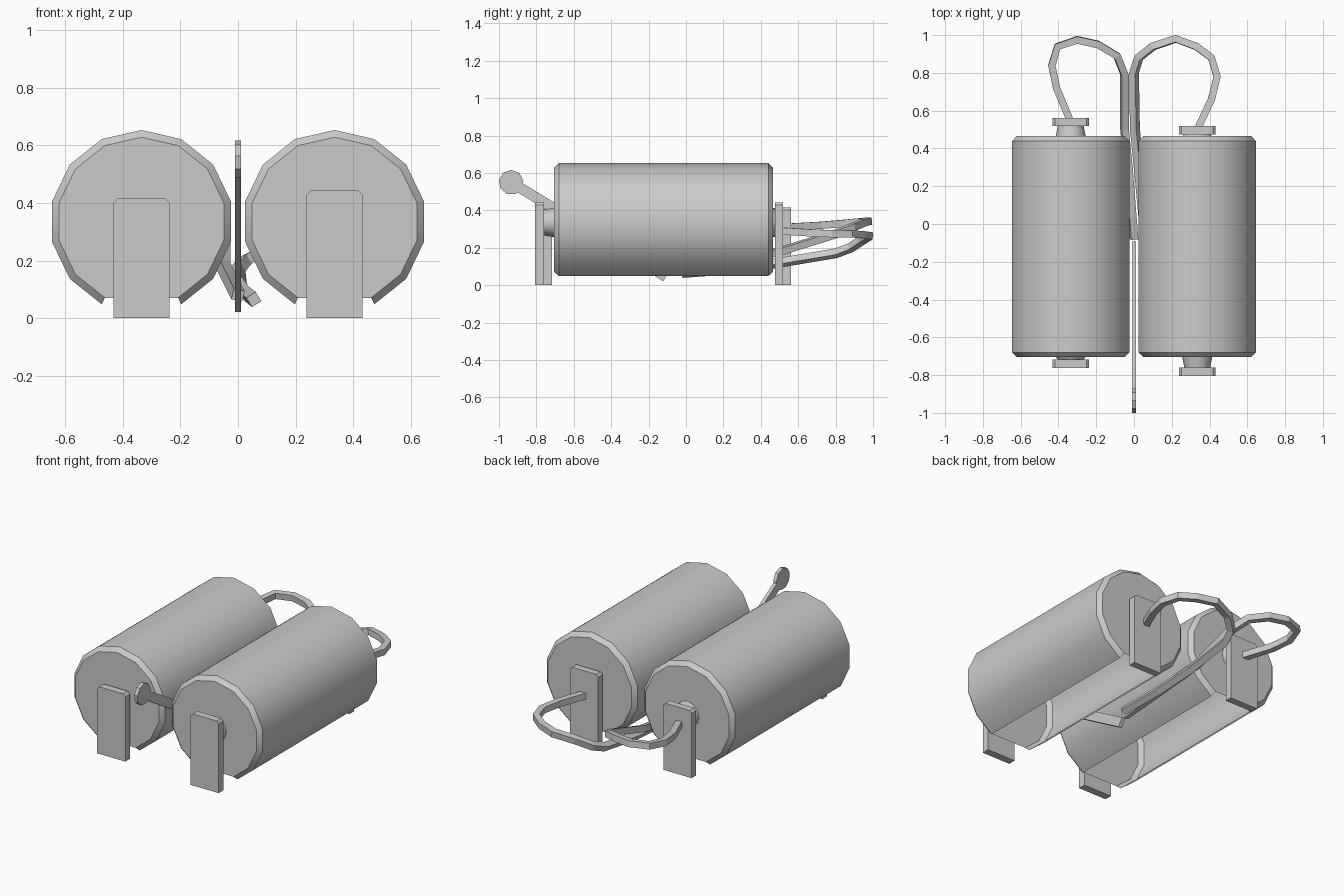
import bpy, bmesh, math
from mathutils import Matrix

if "Cube" in bpy.data.objects:
    bpy.data.objects.remove(bpy.data.objects["Cube"])

N, R, CZ = 14, 0.318, 0.335


def finish(name, bm, smooth=False):
    bmesh.ops.recalc_face_normals(bm, faces=bm.faces)
    me = bpy.data.meshes.new(name)
    bm.to_mesh(me)
    bm.free()
    ob = bpy.data.objects.new(name, me)
    bpy.context.collection.objects.link(ob)
    if smooth:
        bpy.ops.object.select_all(action='DESELECT')
        bpy.context.view_layer.objects.active = ob
        ob.select_set(True)
        bpy.ops.object.shade_smooth_by_angle(angle=math.radians(30))
    return ob


def drum(name, cx):
    # 14-sided shell with chamfered rims, open along the two lowest sides
    bm = bmesh.new()
    rings = []
    for y, r in ((-0.705, R - 0.025), (-0.68, R), (0.44, R), (0.465, R - 0.025)):
        ring = []
        for i in range(-(N // 2 - 1), N // 2):
            a = i * 2 * math.pi / N
            ring.append(bm.verts.new((cx + r * math.sin(a), y, CZ + r * math.cos(a))))
        rings.append(ring)
    for a, b in zip(rings, rings[1:]):
        for i in range(len(a) - 1):
            bm.faces.new((a[i], a[i + 1], b[i + 1], b[i]))
    bm.faces.new(rings[0])
    bm.faces.new(rings[-1])
    return finish(name, bm, True)


def plate(name, cx, y0, y1, h):
    # support plate with clipped top corners
    bm = bmesh.new()
    w, c = 0.097, 0.014
    prof = [(-w, 0), (w, 0), (w, h - c), (w - c, h), (c - w, h), (-w, h - c)]
    f = bm.faces.new([bm.verts.new((cx + x, y0, z)) for x, z in prof])
    ext = bmesh.ops.extrude_face_region(bm, geom=[f])
    bmesh.ops.translate(bm, vec=(0, y1 - y0, 0),
                        verts=[v for v in ext['geom'] if isinstance(v, bmesh.types.BMVert)])
    return finish(name, bm)


def stub(name, cx, y0, y1, r0, r1):
    # tapered axle stub between plate and drum
    bm = bmesh.new()
    m = Matrix.Translation((cx, (y0 + y1) / 2, CZ)) @ Matrix.Rotation(-math.pi / 2, 4, 'X')
    bmesh.ops.create_cone(bm, cap_ends=True, segments=12, radius1=r0, radius2=r1,
                          depth=y1 - y0, matrix=m)
    return finish(name, bm, True)


def wire(name, pts):
    # square-section wire following a bent path
    cu = bpy.data.curves.new(name, 'CURVE')
    cu.dimensions = '3D'
    cu.bevel_depth = 0.027
    cu.bevel_resolution = 0
    cu.use_fill_caps = True
    sp = cu.splines.new('POLY')
    sp.points.add(len(pts) - 1)
    for p, co in zip(sp.points, pts):
        p.co = (*co, 1)
        p.tilt = math.pi / 4
    sp.use_smooth = False
    ob = bpy.data.objects.new(name, cu)
    bpy.context.collection.objects.link(ob)
    return ob


# drums, plates and axle stubs; the two sides are slightly staggered
for side, cx, dy, h in (("left", -0.335, 0.0, 0.415), ("right", 0.335, -0.043, 0.443)):
    drum(side + "_drum", cx)
    plate(side + "_front_plate", cx, -0.763 + dy, -0.717 + dy, h)
    plate(side + "_back_plate", cx, 0.518 + dy, 0.562 + dy, h)
    stub(side + "_front_stub", cx, -0.72 + dy, -0.7, 0.068, 0.08)
    stub(side + "_back_stub", cx, 0.46, 0.522 + dy, 0.08, 0.068)

# thin central handle: slanted bar with a round grip
bm = bmesh.new()
gy, gz, ang = -0.935, 0.55, math.atan2(-0.5, 0.82)
ca, sa = math.cos(ang), math.sin(ang)
prof = [(0.97, -0.028), (0.97, 0.028)]
for i in range(1, 9):
    a = i * 2 * math.pi / 9
    if i == 1:
        prof.append((0.058, 0.028))
    prof.append((0.066 * math.cos(a), 0.066 * math.sin(a)))
prof.append((0.058, -0.028))
f = bm.faces.new([bm.verts.new((-0.011, gy + u * ca - v * sa, gz + u * sa + v * ca))
                  for u, v in prof])
ext = bmesh.ops.extrude_face_region(bm, geom=[f])
bmesh.ops.translate(bm, vec=(0.022, 0, 0),
                    verts=[v for v in ext['geom'] if isinstance(v, bmesh.types.BMVert)])
finish("handle", bm)

# looped wires from the back plates to the foot of the handle
wire("left_wire", [(-0.335, 0.54, 0.31), (-0.41, 0.72, 0.32), (-0.435, 0.84, 0.33),
                   (-0.405, 0.94, 0.34), (-0.30, 0.975, 0.34), (-0.19, 0.95, 0.335),
                   (-0.09, 0.89, 0.31), (-0.05, 0.79, 0.27), (-0.05, 0.5, 0.18),
                   (-0.03, 0.3, 0.14), (0.0, -0.08, 0.08)])
wire("right_wire", [(0.335, 0.5, 0.29), (0.41, 0.66, 0.28), (0.44, 0.78, 0.275),
                    (0.41, 0.88, 0.275), (0.33, 0.94, 0.27), (0.22, 0.98, 0.265),
                    (0.10, 0.94, 0.24), (0.025, 0.88, 0.20), (0.0, 0.8, 0.17),
                    (0.005, 0.5, 0.12), (0.03, 0.25, 0.085), (0.055, -0.02, 0.065)])
